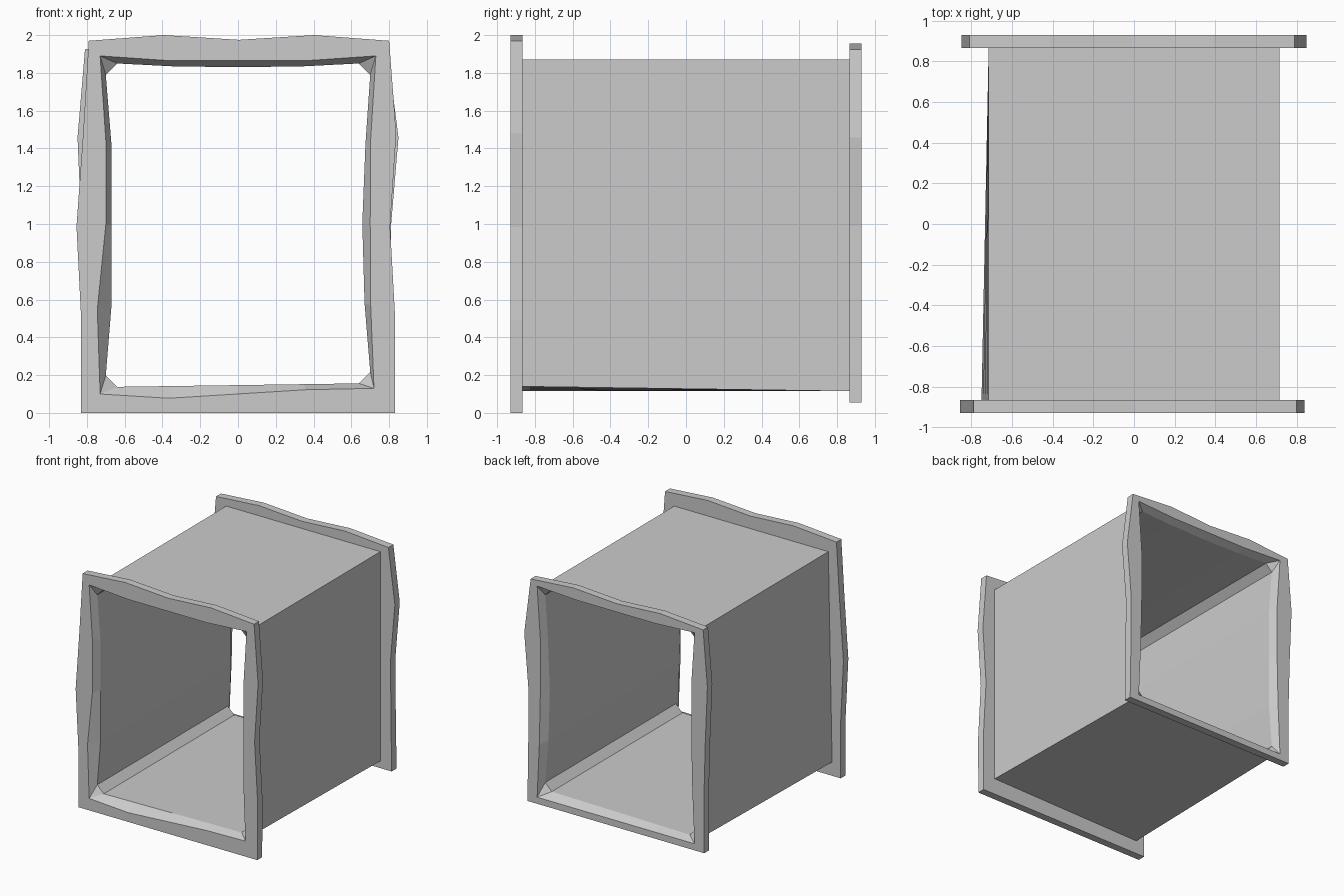
import bpy
from mathutils import Vector

cube = bpy.data.objects.get("Cube")
if cube:
    bpy.data.objects.remove(cube, do_unlink=True)

grey = bpy.data.materials.new("plain grey")
grey.use_nodes = True
colour = (0.6, 0.6, 0.6, 1)
grey.diffuse_color = colour
grey.node_tree.nodes["Principled BSDF"].inputs["Base Color"].default_value = colour

FLAT = (0, 0, 0)


def ring(corners, bottom=FLAT, right=FLAT, top=FLAT, left=FLAT, chamfer=0):
    """Four-sided outline in x and z; each side is bulged outward at three points."""
    points = []
    for i, bulges in enumerate((bottom, right, top, left)):
        start, end = Vector(corners[i]), Vector(corners[(i + 1) % 4])
        along = (end - start).normalized()
        outward = Vector((along.y, -along.x))
        points.append(start + along * chamfer)
        for k, bulge in enumerate(bulges):
            points.append(start.lerp(end, (k + 1) / 4) + outward * bulge)
        points.append(end - along * chamfer)
    return points


def at(outline, y):
    return [(p.x, y, p.y) for p in outline]


def loft(name, strips):
    """Skin each strip of rings into one flat-shaded object."""
    verts, faces = [], []
    for rings in strips:
        for r, points in enumerate(rings):
            base, n = len(verts), len(points)
            verts += points
            if r:
                for i in range(n):
                    j = (i + 1) % n
                    faces.append((base - n + i, base - n + j, base + j, base + i))
    mesh = bpy.data.meshes.new(name)
    mesh.from_pydata(verts, [], faces)
    import bmesh
    bm = bmesh.new()
    bm.from_mesh(mesh)
    bmesh.ops.remove_doubles(bm, verts=bm.verts, dist=0.0005)
    bm.to_mesh(mesh)
    bm.free()
    mesh.materials.append(grey)
    obj = bpy.data.objects.new(name, mesh)
    bpy.context.collection.objects.link(obj)
    return obj


FACE, SEAT = 0.93, 0.865

# Wavy outer edges of the two frames
front_edge = ring([(-.83, 0), (.83, 0), (.8, 1.97), (-.79, 1.97)],
                  right=(.01, -.01, .03), top=(.03, .005, .03), left=(.02, .045, .01))
back_edge = ring([(-.82, .055), (.82, .055), (.79, 1.925), (-.81, 1.925)],
                 right=(0, .005, .052), top=(.03, .005, .03), left=(.037, .015, 0))

# Front lips of the openings
front_hole = ring([(-.73, .1), (.72, .13), (.73, 1.89), (-.73, 1.89)],
                  bottom=(.03, .015, 0), right=(-.02, -.025, -.025),
                  top=(-.025, -.025, -.025), left=(-.03, -.03, .015))
back_hole = ring([(-.73, .11), (.73, .11), (.73, 1.88), (-.73, 1.88)],
                 right=(-.02, -.03, -.03), top=(-.02, -.02, -.02), left=(-.03, -.03, -.02))

# Narrow throat with clipped corners, and the duct outline
throat = ring([(-.7, .137), (.7, .157), (.7, 1.85), (-.7, 1.85)],
              right=(-.03, -.042, -.025), top=(-.015, -.02, -.015),
              left=(-.03, -.03, -.03), chamfer=.06)
duct_front = ring([(-.75, .115), (.715, .14), (.715, 1.87), (-.715, 1.87)])
duct_back = ring([(-.715, .115), (.715, .115), (.715, 1.87), (-.715, 1.87)])

loft("front_frame", [[at(duct_front, -SEAT), at(front_edge, -SEAT), at(front_edge, -FACE),
                      at(front_hole, -FACE), at(throat, -SEAT)]])
loft("back_frame", [[at(throat, SEAT), at(back_hole, FACE), at(back_edge, FACE),
                     at(back_edge, SEAT), at(duct_back, SEAT)]])
loft("duct_walls", [[at(duct_back, SEAT), at(duct_front, -SEAT)],
                    [at(throat, -SEAT), at(throat, SEAT)]])
